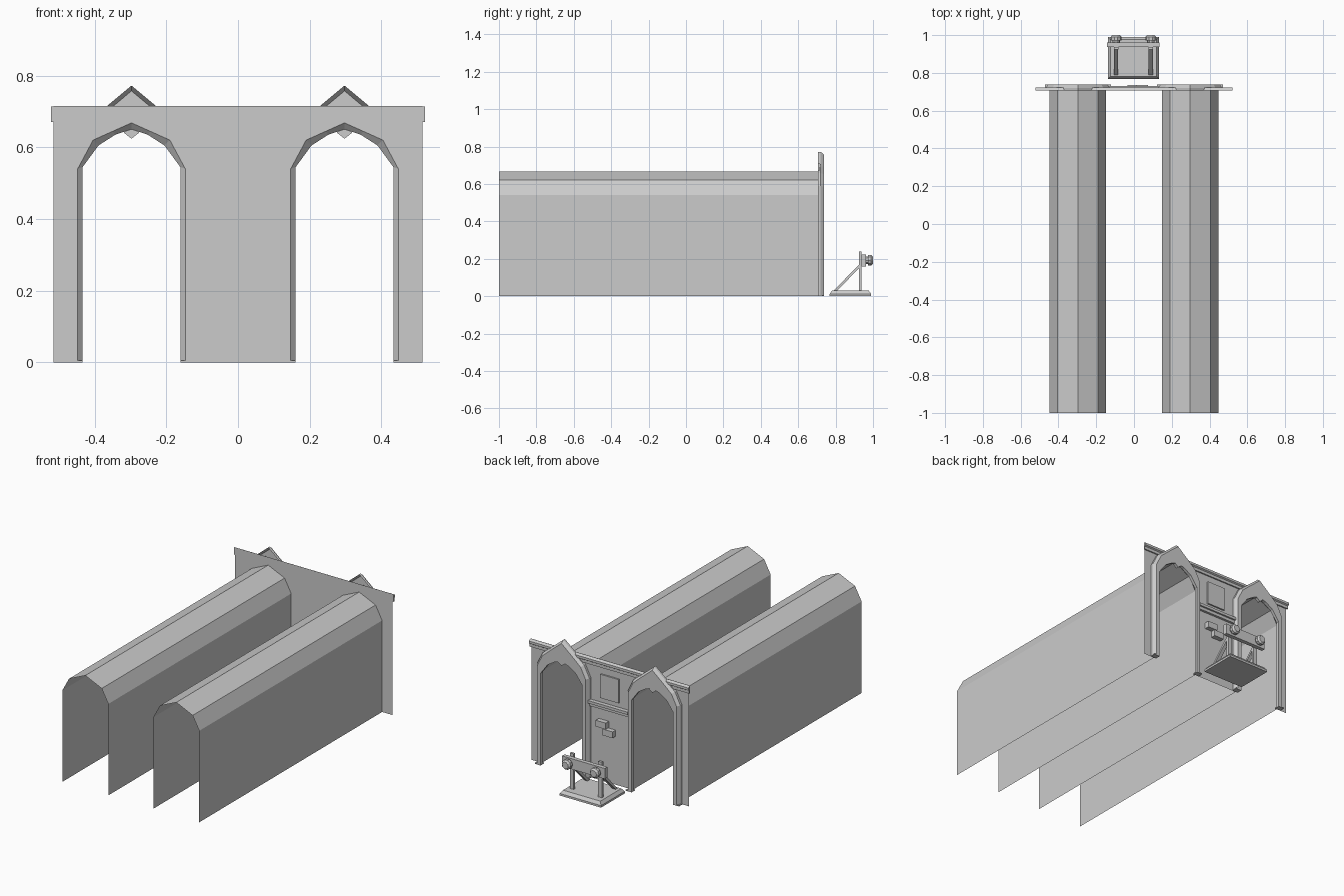
import bpy, bmesh, math
from mathutils import Vector

if "Cube" in bpy.data.objects:
    bpy.data.objects.remove(bpy.data.objects["Cube"])

WALL_Y, FACE_Y, CX = 0.706, 0.738, 0.297


def make(name, verts, faces):
    me = bpy.data.meshes.new(name)
    me.from_pydata(verts, [], faces)
    me.update()
    ob = bpy.data.objects.new(name, me)
    bpy.context.collection.objects.link(ob)
    return ob


def loft(name, rings, closed=False, caps=False):
    """Skin a sequence of equal-length point rings."""
    n = len(rings[0])
    verts = [p for r in rings for p in r]
    faces = []
    for k in range(len(rings) - 1):
        for i in range(n if closed else n - 1):
            j = (i + 1) % n
            faces.append((k*n + i, k*n + j, (k+1)*n + j, (k+1)*n + i))
    if caps:
        faces += [tuple(reversed(range(n))), tuple(range((len(rings)-1)*n, len(rings)*n))]
    ob = make(name, verts, faces)
    bm = bmesh.new()
    bm.from_mesh(ob.data)
    bmesh.ops.recalc_face_normals(bm, faces=bm.faces)
    bm.to_mesh(ob.data)
    bm.free()
    return ob


def box(name, x0, x1, y0, y1, z0, z1, inset=0.0):
    def ring(z, d):
        return [(x0+d, y0+d, z), (x1-d, y0+d, z), (x1-d, y1-d, z), (x0+d, y1-d, z)]
    rings = [ring(z0, 0), ring(z1, inset)]
    if inset:
        rings.insert(1, ring(z0 + (z1-z0)*0.4, 0))
    return loft(name, rings, True, True)


def mirrored(half):
    """Full arch outline from its left half (last point is the apex)."""
    return half + [(-x, z) for x, z in reversed(half[:-1])]


tunnel = mirrored([(-.15, 0), (-.15, .54), (-.107, .62), (0, .668)])

# Tunnels: open shells with a five-sided pointed roof
for side, cx in (("left", -CX), ("right", CX)):
    loft(side + "_tunnel", [[(cx+x, y, z) for x, z in tunnel] for y in (-1.0, WALL_Y)])

# Portal wall with two arched openings
outline = [(-.515, 0)]
for cx in (-CX, CX):
    outline += [(cx + x, z) for x, z in tunnel]
outline += [(.515, 0), (.515, .715), (-.515, .715)]
make("portal_wall", [(x, WALL_Y, z) for x, z in outline], [tuple(reversed(range(len(outline))))])

# Arch surrounds, with gabled tops and splayed reveals
outer0 = mirrored([(-.17, 0), (-.17, .59), (-.135, .66), (-.085, .701), (0, .772)])
outer1 = mirrored([(-.158, 0), (-.158, .585), (-.125, .65), (-.08, .69), (0, .757)])
inner1 = mirrored([(-.136, 0), (-.136, .545), (-.092, .605), (-.045, .635), (0, .65)])
inner0 = mirrored([(-.15, 0), (-.15, .54), (-.107, .62), (-.052, .645), (0, .668)])
for side, cx in (("left", -CX), ("right", CX)):
    rings = [(outer0, WALL_Y), (outer0, .72), (outer1, FACE_Y), (inner1, FACE_Y), (inner1, .72), (inner0, WALL_Y)]
    loft(side + "_arch_surround", [[(cx+x, y, z) for x, z in r] for r, y in rings])
    # Keystone pendant
    loft(side + "_keystone", [[(cx-.022, y, .641), (cx, y, .624), (cx+.022, y, .641), (cx, y, .657)]
                              for y in (.72, FACE_Y)], True, True)
    # Jamb feet
    for s in (-1, 1):
        xs = sorted((cx + s*.136, cx + s*.174))
        box(side + "_jamb_foot", xs[0], xs[1], WALL_Y, FACE_Y, 0, .006)

# Two-step cornice along the wall top
cornice = [(WALL_Y, .67), (.714, .67), (.714, .687), (.722, .692), (.722, .706), (WALL_Y, .714)]
loft("cornice", [[(x, y, z) for y, z in cornice] for x in (-.521, .521)], True, True)

# Panel, ledge and blocks between the arches
box("square_panel", -.06, .06, WALL_Y, .715, .49, .63)
box("ledge_upper", -.13, .13, WALL_Y, .73, .446, .462)
box("ledge_lower", -.13, .13, WALL_Y, .72, .428, .446)
box("upper_block", .01, .075, WALL_Y, .735, .325, .362)
box("lower_block", -.035, .03, WALL_Y, .735, .285, .322)

# Buffer stop base
box("stop_base", -.138, .132, .768, .99, 0, .03, .013)
for cx in (-.095, .089):
    # Upright post
    box("stop_post", cx-.012, cx+.012, .924, .938, .02, .24)
    # Diagonal brace
    prof = [(.785, .025), (.803, .025), (.926, .15), (.926, .17)]
    loft("stop_brace", [[(x, y, z) for y, z in prof] for x in (cx-.011, cx+.011)], True, True)
    # Round buffer
    def circle(y, r):
        return [(cx + r*math.cos(a*math.tau/10), y, .192 + r*math.sin(a*math.tau/10)) for a in range(10)]
    loft("stop_buffer", [circle(.958, .02), circle(.972, .02), circle(.972, .029),
                         circle(.99, .029), circle(1.0, .02)], True, True)

# Buffer beam
box("stop_beam", -.143, .136, .938, .962, .16, .222)
